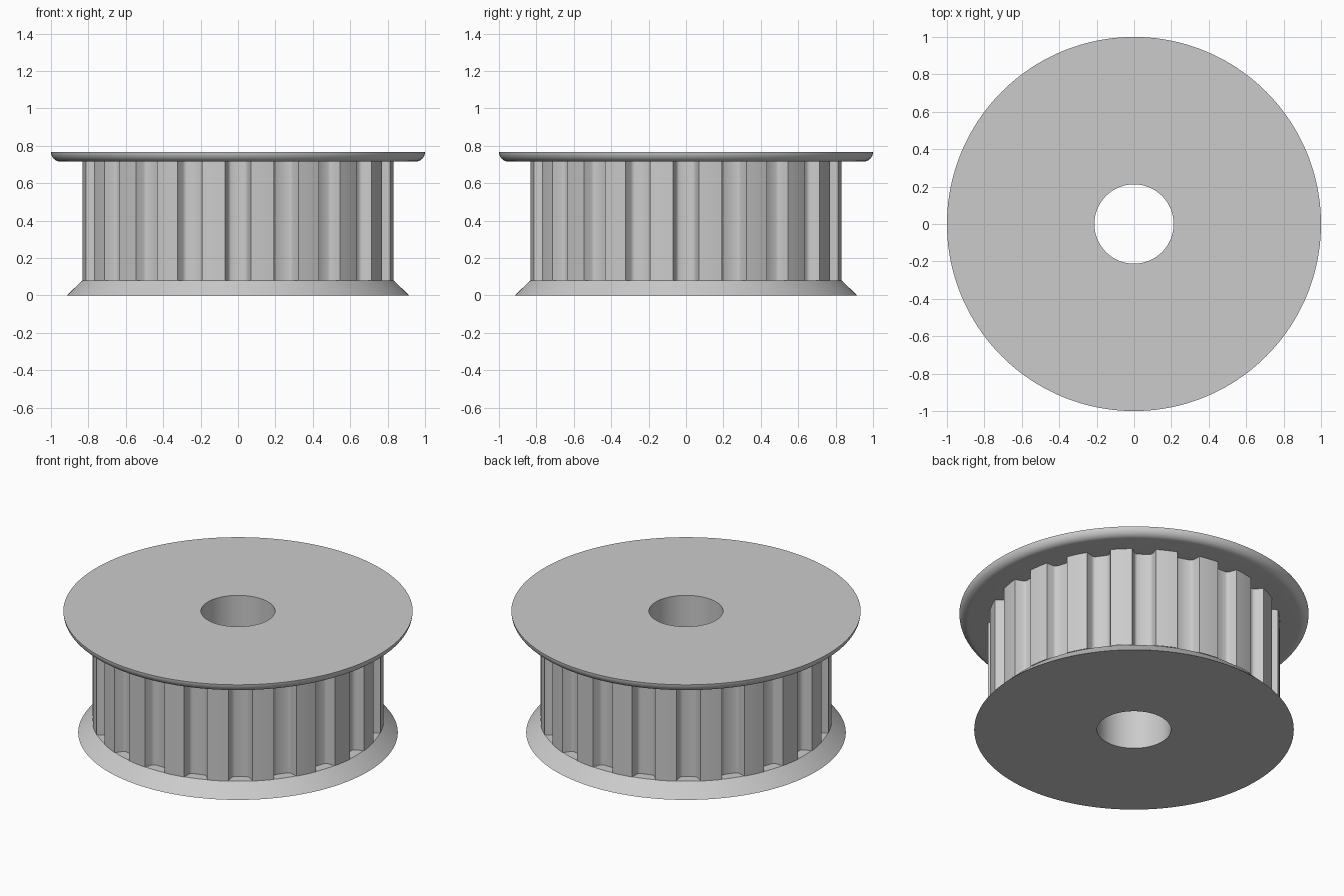
import bpy
import bmesh
from math import sin, cos, pi, radians, hypot, atan2

cube = bpy.data.objects.get("Cube")
if cube:
    bpy.data.objects.remove(cube, do_unlink=True)

BORE, HUB, ROOT = 0.212, 0.832, 0.772
BASE_TOP, RIM_BOTTOM, TOP = 0.08, 0.715, 0.767
TEETH, SEGMENTS = 20, 160

grey = bpy.data.materials.new("light grey")
grey.use_nodes = True
colour = (0.6, 0.6, 0.6, 1)
grey.diffuse_color = colour
grey.node_tree.nodes["Principled BSDF"].inputs["Base Color"].default_value = colour


def loft(name, rings, sharp_angle):
    """Join closed rings of points with quads."""
    bm = bmesh.new()
    loops = [[bm.verts.new(p) for p in ring] for ring in rings]
    for a, b in zip(loops, loops[1:]):
        n = len(a)
        for i in range(n):
            j = (i + 1) % n
            bm.faces.new((a[i], a[j], b[j], b[i]))
    mesh = bpy.data.meshes.new(name)
    bm.to_mesh(mesh)
    bm.free()
    mesh.materials.append(grey)
    obj = bpy.data.objects.new(name, mesh)
    bpy.context.collection.objects.link(obj)
    bpy.ops.object.select_all(action="DESELECT")
    obj.select_set(True)
    bpy.context.view_layer.objects.active = obj
    bpy.ops.object.shade_smooth_by_angle(angle=radians(sharp_angle))
    return obj


def circle(r, z):
    step = 2 * pi / SEGMENTS
    return [(r * cos(i * step), r * sin(i * step), z) for i in range(SEGMENTS)]


def lathe(name, profile):
    return loft(name, [circle(r, z) for r, z in profile], 30)


# Conical lower flange, from bore edge out and up to the tooth roots
lathe("lower_flange", [(BORE, 0), (0.915, 0), (HUB, BASE_TOP), (ROOT - 0.01, BASE_TOP)])

# Upper flange with a rounded underside edge
edge = [(0.95 + 0.05 * sin(a), TOP - (TOP - RIM_BOTTOM) * cos(a))
        for a in (i * pi / 16 for i in range(9))]
lathe("upper_flange", [(ROOT - 0.01, RIM_BOTTOM)] + edge + [(BORE, TOP)])

# Shaft bore
lathe("shaft_bore", [(BORE, TOP), (BORE, 0)])

# Toothed hub: half groove as (half width, distance from axis), then mirrored
half = [(0.069, HUB), (0.053, 0.787), (0.046, 0.777), (0.035, ROOT)]
groove = [(-w, d) for w, d in half] + [(w, d) for w, d in reversed(half)]
pitch = 2 * pi / TEETH
land_start = atan2(*half[0])
land_radius = hypot(*half[0])
outline = []
for t in range(TEETH):
    turn = t * pitch
    for w, d in groove:
        outline.append((d * cos(turn) - w * sin(turn), d * sin(turn) + w * cos(turn)))
    for k in (1, 2, 3):
        a = turn + land_start + (pitch - 2 * land_start) * k / 4
        outline.append((land_radius * cos(a), land_radius * sin(a)))
loft("toothed_hub", [[(x, y, z) for x, y in outline] for z in (BASE_TOP, RIM_BOTTOM)], 35)
